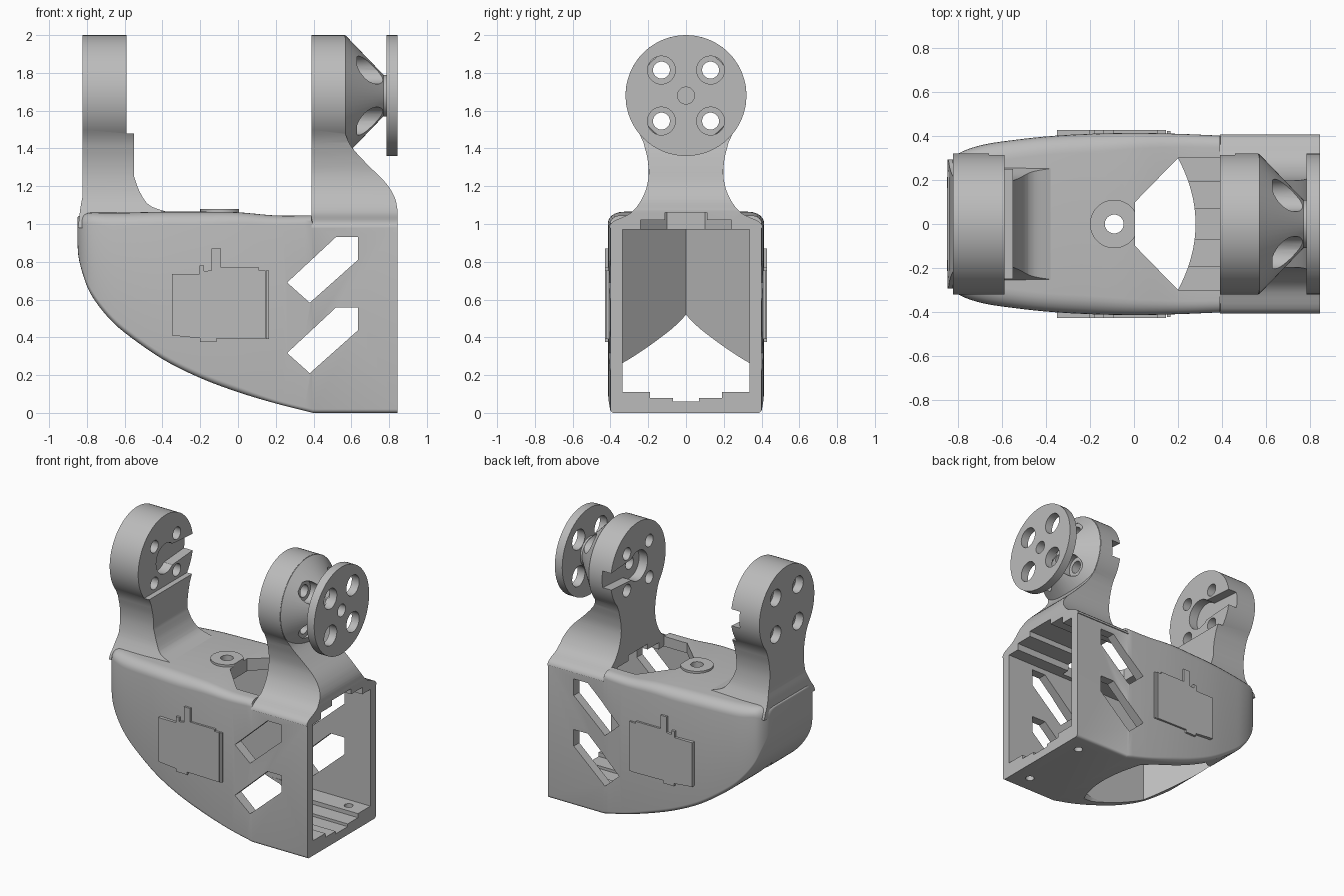
import bpy, bmesh, math
from mathutils import Vector

if "Cube" in bpy.data.objects:
    bpy.data.objects.remove(bpy.data.objects["Cube"], do_unlink=True)

grey = bpy.data.materials.new("light grey plastic")
grey.use_nodes = True
grey.diffuse_color = (0.5, 0.5, 0.5, 1)
grey.node_tree.nodes["Principled BSDF"].inputs["Base Color"].default_value = (0.5, 0.5, 0.5, 1)

HEAD_Z, HEAD_R = 1.68, 0.32
BOLTS = [(sy * 0.13, HEAD_Z + sz * 0.135) for sy in (-1, 1) for sz in (-1, 1)]


def finish(name, bm):
    bmesh.ops.recalc_face_normals(bm, faces=bm.faces)
    mesh = bpy.data.meshes.new(name)
    bm.to_mesh(mesh)
    bm.free()
    mesh.materials.append(grey)
    ob = bpy.data.objects.new(name, mesh)
    bpy.context.collection.objects.link(ob)
    return ob


def skin(name, rings):
    """Closed solid through rings of equal point count."""
    bm = bmesh.new()
    rows = [[bm.verts.new(p) for p in ring] for ring in rings]
    n = len(rows[0])
    for a, b in zip(rows, rows[1:]):
        for i in range(n):
            bm.faces.new((a[i], a[(i + 1) % n], b[(i + 1) % n], b[i]))
    bm.faces.new(rows[0])
    bm.faces.new(rows[-1])
    return finish(name, bm)


def prism(name, pts, axis, lo, hi):
    place = {"x": lambda p, d: (d, p[0], p[1]),
             "y": lambda p, d: (p[0], d, p[1]),
             "z": lambda p, d: (p[0], p[1], d)}[axis]
    return skin(name, [[place(p, d) for p in pts] for d in (lo, hi)])


def circle(c, r, n=40):
    return [(c[0] + r * math.cos(math.tau * i / n), c[1] + r * math.sin(math.tau * i / n))
            for i in range(n)]


def rect(x0, x1, y0, y1):
    return [(x0, y0), (x1, y0), (x1, y1), (x0, y1)]


def smooth(points, n=5):
    """Catmull-Rom interpolation of points of any dimension."""
    p = [Vector(q) for q in points]
    p = [2 * p[0] - p[1]] + p + [2 * p[-1] - p[-2]]
    out = []
    for a, b, c, d in zip(p, p[1:], p[2:], p[3:]):
        for k in range(n):
            t = k / n
            out.append(b + 0.5 * t * ((c - a) + t * ((2 * a - 5 * b + 4 * c - d)
                       + t * (3 * (b - c) + d - a))))
    return [tuple(v) for v in out + [p[-2]]]


def boolean(ob, cutter, op="DIFFERENCE", keep=False):
    mod = ob.modifiers.new("cut", "BOOLEAN")
    mod.operation, mod.solver, mod.object = op, "EXACT", cutter
    cutter.hide_render = True
    dg = bpy.context.evaluated_depsgraph_get()
    dg.update()
    mesh = bpy.data.meshes.new_from_object(ob.evaluated_get(dg))
    ob.modifiers.clear()
    ob.data = mesh
    if not keep:
        bpy.data.objects.remove(cutter, do_unlink=True)


def cut(obs, pts, axis, lo, hi):
    cutter = prism("cutter", pts, axis, lo, hi)
    for ob in obs:
        boolean(ob, cutter, keep=True)
    bpy.data.objects.remove(cutter, do_unlink=True)


def mirrored(pts):
    return pts + [(x, -y) for x, y in reversed(pts) if abs(y) > 1e-6]


# Body hull: stations of x, bottom, half width, top, top rounding, bottom rounding
stations = smooth([(-0.85, 0.93, 0.2, 1.03, 0.06, 0.03), (-0.845, 0.83, 0.25, 1.04, 0.06, 0.03),
                   (-0.82, 0.73, 0.3, 1.05, 0.06, 0.03), (-0.78, 0.63, 0.33, 1.06, 0.06, 0.03),
                   (-0.7, 0.52, 0.357, 1.06, 0.07, 0.03), (-0.6, 0.425, 0.375, 1.06, 0.07, 0.03),
                   (-0.4, 0.285, 0.398, 1.065, 0.07, 0.03), (-0.2, 0.185, 0.41, 1.065, 0.07, 0.03),
                   (0, 0.11, 0.414, 1.062, 0.06, 0.03), (0.2, 0.05, 0.41, 1.045, 0.05, 0.02),
                   (0.39, 0.002, 0.402, 1.045, 0.045, 0.02)])
stations += [(0.395, 0, 0.4, 1.0, 0.005, 0.02), (0.845, 0, 0.4, 1.0, 0.005, 0.02)]


def hull_ring(x, zb, w, zt, rt, rb):
    half = []
    for k in range(7):
        a = math.pi / 2 * k / 6
        half.append((w - rb * (1 - math.sin(a)), zb + rb * (1 - math.cos(a))))
    for k in range(7):
        a = math.pi / 2 * k / 6
        half.append((w - 1.2 * rt * (1 - math.cos(a)), zt - rt * (1 - math.sin(a))))
    return [(x, y, z) for y, z in half] + [(x, -y, z) for y, z in reversed(half)]


body = skin("body_shell", [hull_ring(*s) for s in stations])


# Arms: side outline crossed with a round-headed neck outline
def arm(name, side, neck):
    head = [(HEAD_R * math.cos(a), HEAD_Z + HEAD_R * math.sin(a))
            for a in [math.radians(90 - 130 * i / 24) for i in range(25)]]
    half = head + smooth([(0.225, 1.43)] + neck)
    outline = half + [(-y, z) for y, z in reversed(half[1:])]
    ob = prism(name, side, "y", -0.45, 0.45)
    boolean(ob, prism("cutter", outline, "x", -1, 1), "INTERSECT")
    return ob


left_side = [(-0.59, 2.1), (-0.822, 2.1)] + smooth([(-0.822, 1.15), (-0.835, 1.08), (-0.847, 0.98)])
left_side += [(-0.38, 0.98)] + smooth([(-0.38, 1.065), (-0.47, 1.1), (-0.52, 1.17), (-0.55, 1.25)])
left_side += [(-0.55, 1.48), (-0.59, 1.48)]
inner_arm = arm("plain_arm", left_side,
                [(0.203, 1.34), (0.198, 1.25), (0.215, 1.15), (0.255, 1.06), (0.29, 1.0), (0.3, 0.9)])

right_side = [(0.39, 2.1), (0.39, 0.98), (0.845, 0.98)]
right_side += smooth([(0.845, 1.07), (0.83, 1.14), (0.78, 1.22), (0.68, 1.32), (0.6, 1.41), (0.567, 1.48)])
right_side += [(0.567, 2.1)]
disc_arm = arm("disc_arm", right_side,
               [(0.203, 1.34), (0.198, 1.25), (0.225, 1.15), (0.29, 1.06), (0.4, 1.0), (0.4, 0.9)])

# Cone hub and round disc outside the second arm
hub = skin("cone_hub", [[(x, y, z) for y, z in circle((0, HEAD_Z), r, 64)]
                        for x, r in ((0.55, 0.318), (0.57, 0.318), (0.77, 0.11), (0.79, 0.11))])
disc = prism("round_disc", circle((0, HEAD_Z), HEAD_R, 64), "x", 0.785, 0.845)

# Bolt holes, counterbores and centre bore
for c in BOLTS:
    cut([inner_arm, disc_arm, hub], circle(c, 0.045, 24), "x", -1, 1)
    cut([inner_arm], circle(c, 0.062, 24), "x", -1, -0.76)
    cut([hub, disc], circle(c, 0.074, 32), "x", 0.63, 1)
cut([disc_arm, hub, disc], circle((0, HEAD_Z), 0.045, 24), "x", 0.3, 1)

# Keyhole recesses on the facing sides of the arm heads
keyhole = [(0.11 * math.cos(a), HEAD_Z + 0.11 * math.sin(a))
           for a in [math.radians(45 + 270 * i / 24) for i in range(25)]]
keyhole += [(0.4, HEAD_Z - 0.055), (0.4, HEAD_Z + 0.055)]
cut([inner_arm], keyhole, "x", -0.66, -0.4)
cut([disc_arm], keyhole, "x", 0.3, 0.46)

# Bolt boss on top
boss = prism("top_boss", circle((-0.09, 0), 0.11, 48), "z", 1.0, 1.08)
cut([body, boss], circle((-0.09, 0), 0.043, 24), "z", 0.9, 1.2)

# Wedge-ended cavity with stepped floor and ceiling
cut([body], mirrored([(-0.7, 0), (-0.365, 0.335), (0.95, 0.335)]), "z", 0.11, 0.97)
for w, zf, zc in ((0.19, 0.08, 0.9), (0.07, 0.06, 0.9)):
    cut([body], rect(0.1, 0.95, -w, w), "z", zf, zc)
for w, zc in ((0.24, 1.02), (0.11, 1.06)):
    cut([body, disc_arm], rect(0.25, 0.95, -w, w), "z", 0.9, zc)

# Top opening and arched bottom opening
cut([body, boss], mirrored([(0.005, 0.1), (0.2, 0.3), (0.392, 0.3)]), "z", 0.9, 1.2)
arch = [(0.28 - 0.89 * y * y, y) for y in [0.3 * i / 10 for i in range(11)]]
cut([body], mirrored([(-0.7, 0), (-0.365, 0.334), (0.1, 0.334)] + arch[::-1]), "z", -0.1, 0.6)

# Slanted side windows and floor holes
for dz in (0, -0.373):
    window = [(0.26, 0.69), (0.38, 0.583), (0.635, 0.81), (0.635, 0.932), (0.52, 0.932)]
    cut([body], [(x, z + dz) for x, z in window], "y", -1, 1)
for y in (-0.26, 0.26):
    cut([body], circle((0.72, y), 0.03, 20), "z", -0.1, 0.3)

# Raised side panels with tabs and an edge strip
panel = [(-0.35, 0.41), (-0.2, 0.395), (-0.2, 0.375), (-0.115, 0.375), (-0.115, 0.395),
         (0.145, 0.39), (0.145, 0.755), (0.11, 0.755), (0.11, 0.77), (-0.09, 0.77),
         (-0.09, 0.87), (-0.14, 0.87), (-0.14, 0.755), (-0.18, 0.75), (-0.18, 0.78),
         (-0.205, 0.78), (-0.205, 0.735), (-0.35, 0.735)]
for side, s in (("front", -1), ("back", 1)):
    prism(side + "_panel", panel, "y", s * 0.37, s * 0.428)
    prism(side + "_panel_strip", rect(0.149, 0.165, 0.39, 0.755), "y", s * 0.37, s * 0.424)

# Shading
for ob in bpy.context.view_layer.objects:
    ob.select_set(ob.type == "MESH" and grey.name in ob.data.materials)
bpy.context.view_layer.objects.active = body
bpy.ops.object.shade_smooth_by_angle(angle=math.radians(30))
